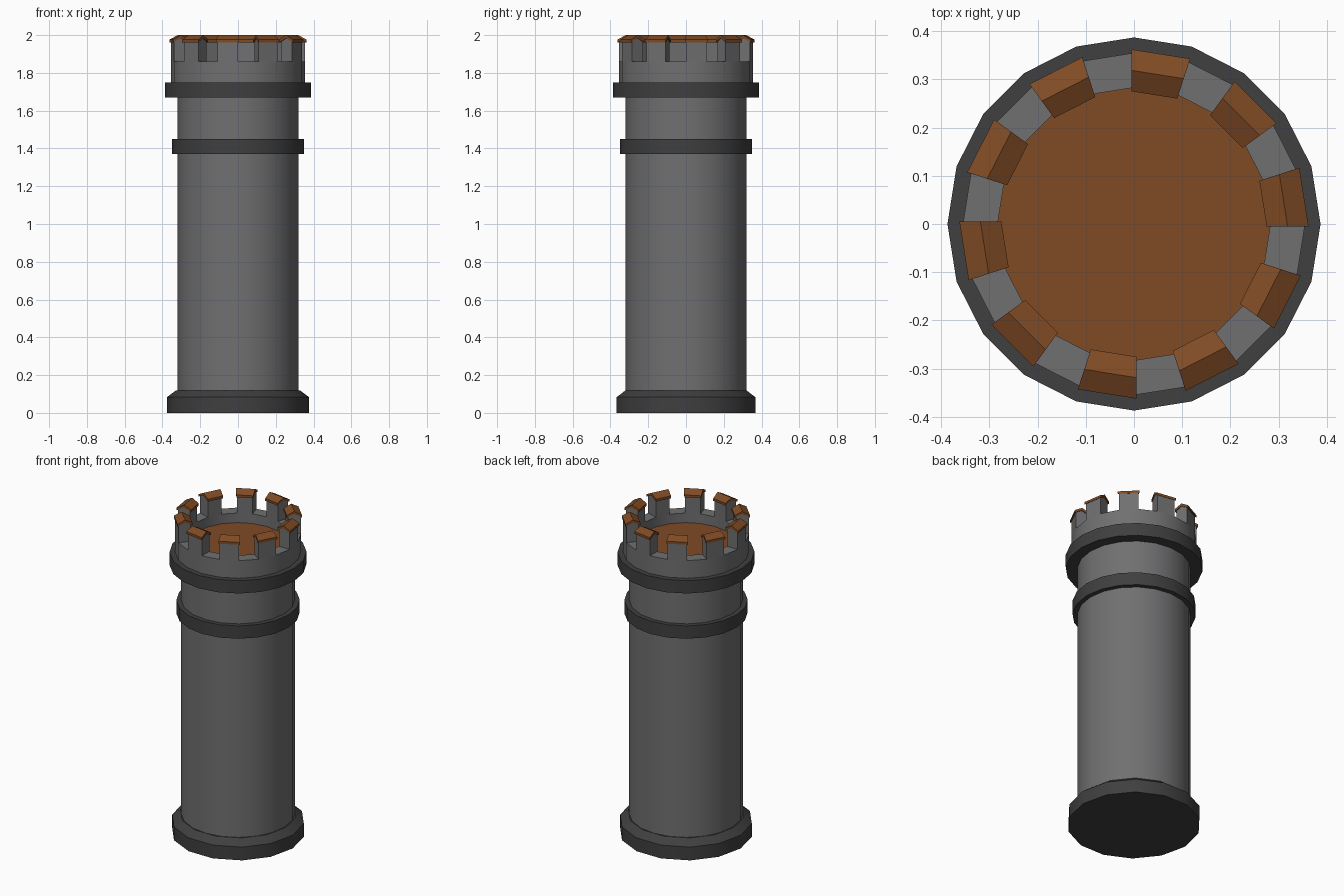
import bpy, bmesh, math

if "Cube" in bpy.data.objects:
    bpy.data.objects.remove(bpy.data.objects["Cube"])


def material(name, rgb):
    m = bpy.data.materials.new(name)
    m.diffuse_color = (*rgb, 1)
    m.use_nodes = True
    m.node_tree.nodes["Principled BSDF"].inputs["Base Color"].default_value = m.diffuse_color
    return m


GREY = material("grey_stone", (0.162, 0.162, 0.167))
DARK = material("dark_stone", (0.05, 0.05, 0.05))
BROWN = material("brown_wood", (0.215, 0.07, 0.018))


def finish(bm, name, mat, smooth=True):
    bmesh.ops.recalc_face_normals(bm, faces=bm.faces)
    me = bpy.data.meshes.new(name)
    bm.to_mesh(me)
    bm.free()
    me.materials.append(mat)
    ob = bpy.data.objects.new(name, me)
    bpy.context.collection.objects.link(ob)
    if smooth:
        bpy.ops.object.select_all(action='DESELECT')
        ob.select_set(True)
        bpy.context.view_layer.objects.active = ob
        bpy.ops.object.shade_smooth_by_angle(angle=math.radians(30))
    return ob


def lathe(name, profile, mat, sides=20, ring=False):
    """Turn (radius, z) points about z; a ring joins last to first, otherwise ends are capped."""
    bm = bmesh.new()
    loops = []
    for r, z in profile:
        loops.append([bm.verts.new((r * math.cos(2 * math.pi * i / sides),
                                    r * math.sin(2 * math.pi * i / sides), z))
                      for i in range(sides)])
    pairs = list(zip(loops, loops[1:]))
    if ring:
        pairs.append((loops[-1], loops[0]))
    else:
        bm.faces.new(loops[0])
        bm.faces.new(loops[-1])
    for a, b in pairs:
        for i in range(sides):
            j = (i + 1) % sides
            bm.faces.new((a[i], a[j], b[j], b[i]))
    return finish(bm, name, mat)


def wedges(name, profile, mat, extra):
    """Ten radial blocks, one on every second side of the 20-sided wall."""
    bm = bmesh.new()
    for k in range(10):
        c = math.radians(9 + 36 * k)
        ends = []
        for s in (-1, 1):
            end = []
            for r, z in profile:
                t = s * (r * math.tan(math.radians(9)) + extra)
                end.append(bm.verts.new((r * math.cos(c) - t * math.sin(c),
                                         r * math.sin(c) + t * math.cos(c), z)))
            bm.faces.new(end)
            ends.append(end)
        n = len(profile)
        for i in range(n):
            j = (i + 1) % n
            bm.faces.new((ends[0][i], ends[0][j], ends[1][j], ends[1][i]))
    return finish(bm, name, mat)


def band(name, r_in, r_out, z0, z1):
    return lathe(name, [(r_in, z0), (r_out, z0), (r_out, z1), (r_in, z1)], DARK, ring=True)


# foot and shaft
lathe("base", [(0.377, 0), (0.377, 0.083), (0.33, 0.118)], DARK, sides=14)
lathe("shaft", [(0.321, 0.05), (0.321, 1.74)], GREY)

# projecting bands
band("middle_band", 0.3, 0.349, 1.37, 1.45)
band("upper_band", 0.3, 0.387, 1.67, 1.75)

# parapet wall with wooden floor inside
lathe("parapet", [(0.283, 1.74), (0.355, 1.74), (0.355, 1.86), (0.283, 1.86)], GREY, ring=True)
lathe("platform_floor", [(0.284, 1.745), (0.284, 1.80)], BROWN)

# battlements with small gabled caps
k9 = math.cos(math.radians(9))
ro, ri = 0.355 * k9, 0.283 * k9
wedges("merlons", [(ri, 1.86), (ro, 1.86), (ro, 1.965), ((ri + ro) / 2, 1.985), (ri, 1.965)], GREY, 0)
wedges("merlon_caps", [(0.271, 1.962), (0.314, 1.984), (0.357, 1.962),
                       (0.357, 1.977), (0.314, 2.0), (0.271, 1.977)], BROWN, 0.005)
